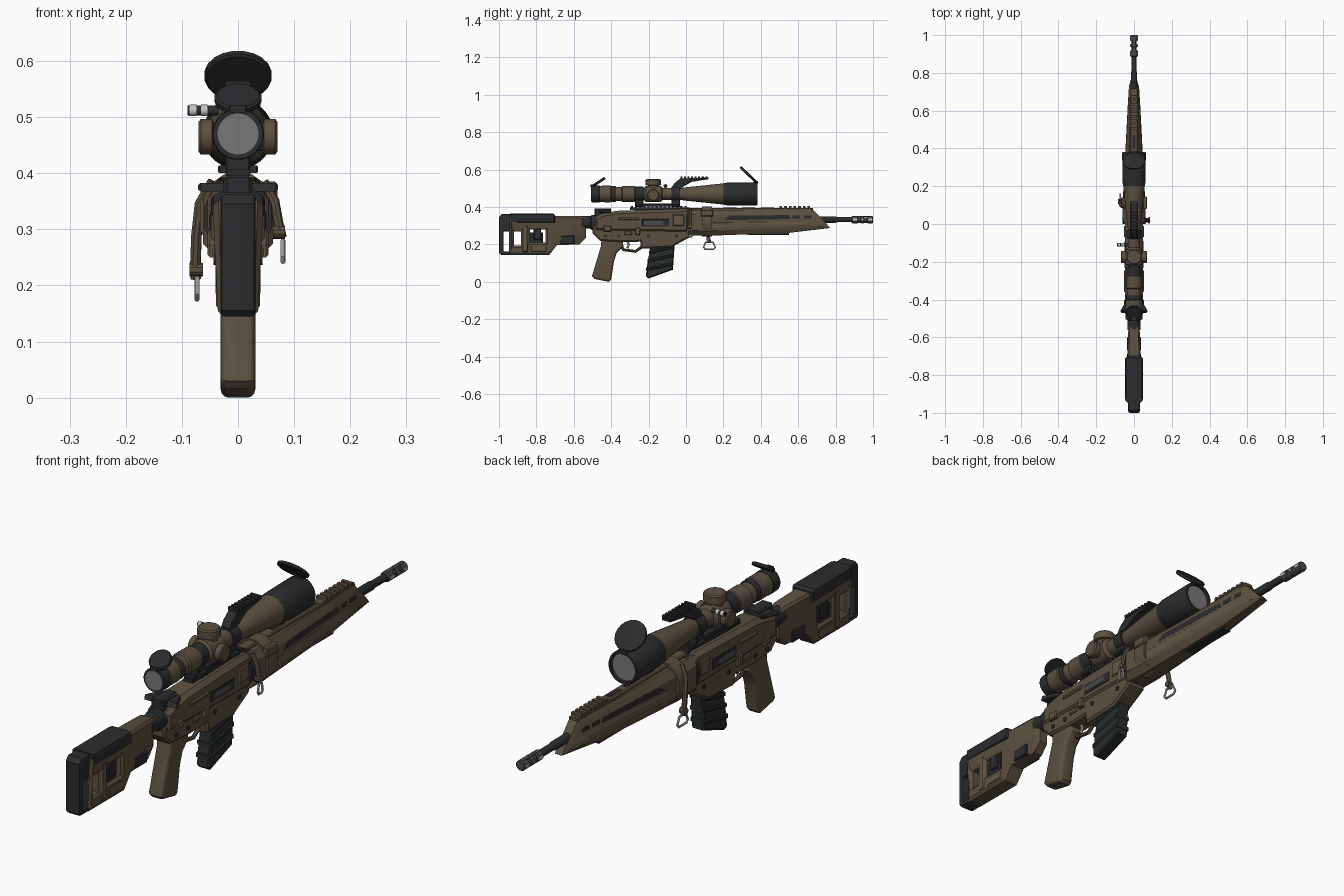
import bpy, bmesh, math
from mathutils import Vector

if "Cube" in bpy.data.objects:
    bpy.data.objects.remove(bpy.data.objects["Cube"])

def mat(name, r, g, b):
    m = bpy.data.materials.new(name)
    m.diffuse_color = (r, g, b, 1)
    m.use_nodes = True
    m.node_tree.nodes["Principled BSDF"].inputs["Base Color"].default_value = m.diffuse_color
    return m

BROWN = mat("earth brown", .105, .081, .050)
TAN = mat("worn tan", .125, .097, .060)
BLACK = mat("matte black", .024, .025, .026)
DARK = mat("magazine charcoal", .022, .027, .027)
GUN = mat("gunmetal", .07, .07, .072)
STEEL = mat("bright steel", .55, .55, .54)
LENS = mat("lens grey", .19, .19, .19)

def finish(bm, name, m):
    bmesh.ops.recalc_face_normals(bm, faces=bm.faces[:])
    me = bpy.data.meshes.new(name)
    bm.to_mesh(me)
    bm.free()
    me.materials.append(m)
    ob = bpy.data.objects.new(name, me)
    bpy.context.collection.objects.link(ob)
    return ob

def prism(name, pts, hw, m, bevel=0, seg=1, holes=(), scale=None, x=0):
    """Side profile (y, z) extruded to +-hw in x, with bevelled rims."""
    bm = bmesh.new()
    edges = []
    for loop in [pts, *holes]:
        vs = [bm.verts.new((-hw, y, z)) for y, z in loop]
        edges += [bm.edges.new((vs[i - 1], vs[i])) for i in range(len(vs))]
    if holes:
        bmesh.ops.triangle_fill(bm, edges=edges, use_beauty=True, use_dissolve=False)
    else:
        bm.faces.new(vs)
    r = bmesh.ops.extrude_face_region(bm, geom=bm.faces[:], use_keep_orig=True)
    bmesh.ops.translate(bm, vec=(2 * hw, 0, 0), verts=[v for v in r["geom"] if isinstance(v, bmesh.types.BMVert)])
    bmesh.ops.recalc_face_normals(bm, faces=bm.faces[:])
    if bevel:
        rim = [e for e in bm.edges if len(e.link_faces) == 2 and
               abs(abs(e.link_faces[0].normal.x) - abs(e.link_faces[1].normal.x)) > .5]
        bmesh.ops.bevel(bm, geom=rim, offset=bevel, segments=seg, profile=.5, affect='EDGES')
    for v in bm.verts:
        if scale:
            v.co.x *= scale(v.co.y, v.co.z)
        v.co.x += x
    return finish(bm, name, m)

def rect(y0, y1, z0, z1):
    return [(y0, z0), (y1, z0), (y1, z1), (y0, z1)]

def box(name, y0, y1, z0, z1, hw, m, bevel=0, x=0):
    return prism(name, rect(y0, y1, z0, z1), hw, m, bevel, x=x)

def lathe(name, prof, m, origin=(0, 0, 0), axis=(0, 1, 0), n=28, sx=1, closed=False):
    """Profile (distance, radius) turned about an axis through origin."""
    bm = bmesh.new()
    q = Vector(axis).to_track_quat('Z', 'Y')
    rings = []
    for t, r in prof:
        rings.append([bm.verts.new(q @ Vector((r * math.cos(a), r * math.sin(a), t)))
                      for a in [2 * math.pi * (i + .5) / n for i in range(n)]])
    pairs = list(zip(rings, rings[1:])) + ([(rings[-1], rings[0])] if closed else [])
    for a, b in pairs:
        for i in range(n):
            bm.faces.new((a[i - 1], a[i], b[i], b[i - 1]))
    if not closed:
        bm.faces.new(rings[0])
        bm.faces.new(rings[-1])
    for v in bm.verts:
        v.co.x *= sx
        v.co += Vector(origin)
    return finish(bm, name, m)

def tube(name, pts, r, m, cyclic=False):
    cu = bpy.data.curves.new(name, 'CURVE')
    cu.dimensions = '3D'
    cu.bevel_depth, cu.bevel_resolution, cu.use_fill_caps = r, 2, True
    s = cu.splines.new('POLY')
    s.points.add(len(pts) - 1)
    for p, c in zip(s.points, pts):
        p.co = (*c, 1)
    s.use_cyclic_u = cyclic
    tmp = bpy.data.objects.new(name, cu)
    bpy.context.collection.objects.link(tmp)
    me = bpy.data.meshes.new_from_object(tmp.evaluated_get(bpy.context.evaluated_depsgraph_get()))
    bpy.data.objects.remove(tmp)
    me.materials.clear()
    me.materials.append(m)
    bpy.context.collection.objects.link(bpy.data.objects.new(name, me))

# Stock: skeleton body, butt pad, cheek rest
def stock_w(y, z):
    w = 1 if y < -.69 else 1 - .4 * (y + .69) / .155
    return w * (1 if z > .29 else .8)
prism("stock_body", [(-.945, .145), (-.73, .145), (-.69, .197), (-.57, .2), (-.535, .235), (-.535, .345), (-.56, .352), (-.945, .352)],
      .045, BROWN, .01, holes=[rect(-.92, -.882, .195, .27), rect(-.835, -.75, .21, .28)], scale=stock_w)
prism("butt_pad", [(-.99, .145), (-.93, .145), (-.93, .363), (-.985, .363), (-1, .345), (-1, .155)],
      .031, BLACK, .008, 2, holes=[rect(-.976, -.947, .163, .27)])
prism("cheek_rest", [(-.94, .315), (-.7, .315), (-.7, .357), (-.71, .366), (-.94, .366)], .048, BLACK, .016, 2)
box("stock_lock", -.84, -.765, .2, .265, .024, BLACK, .004)
box("stock_wheel", -.815, -.775, .225, .285, .032, DARK, .004)
box("sling_socket", -.672, -.597, .202, .247, .036, BLACK, .004)
box("stock_clamp", -.875, -.845, .16, .3, .039, TAN, .004)
box("stock_lower_panel", -.83, -.745, .16, .195, .038, TAN, .004)
lathe("buffer_tube", [(-.56, .034), (-.51, .034), (-.505, .04), (-.46, .04)], BLACK, (0, 0, .318))

# Receiver, grip, trigger and magazine
prism("upper_receiver", [(-.49, .27), (-.49, .345), (-.45, .365), (-.37, .38), (0, .392), (.03, .38), (.03, .26)], .048, BROWN, .016)
prism("lower_receiver", [(-.5, .3), (-.5, .26), (-.46, .22), (-.33, .212), (-.245, .215), (-.24, .178), (-.08, .184),
                         (.015, .236), (.02, .29)], .04, BROWN, .008)
prism("pistol_grip", [(-.45, .25), (-.34, .25), (-.335, .19), (-.37, .155), (-.385, .11), (-.4, .012), (-.412, 0),
                      (-.49, .016), (-.503, .03), (-.455, .19)], .031, BROWN, .014, 3)
tube("trigger_guard", [(0, -.35, .2), (0, -.335, .172), (0, -.27, .163), (0, -.232, .19)], .008, BROWN)
tube("trigger", [(0, -.315, .22), (0, -.305, .2), (0, -.315, .18)], .006, STEEL)
prism("magazine", [(-.185, .21), (-.06, .21), (-.07, .065), (-.2, .018), (-.215, .03), (-.205, .11)], .027, DARK, .006)
for i in range(3):
    z = .06 + .045 * i
    prism("magazine_rib", [(-.214 + .008 * i, z), (-.066 + .002 * i, z + .03), (-.066 + .002 * i, z + .046), (-.214 + .008 * i, z + .016)], .031, DARK, .004)
box("ejection_port", -.235, -.09, .295, .335, .05, BLACK, .002)
box("bolt_cover", -.225, -.12, .305, .326, .0515, GUN)
for y0, y1, z0, z1 in [(-.44, -.4, .27, .3), (-.36, -.25, .33, .345), (-.27, -.245, .25, .29), (-.07, -.01, .3, .36), (-.33, -.29, .25, .27)]:
    box("receiver_control", y0, y1, z0, z1, .054 if z1 > .28 else .046, TAN, .004)
for y in (-.43, -.36, -.2, -.05):
    lathe("receiver_pin", [(-.044, .009), (.044, .009)], BLACK, (0, y, .245), (1, 0, 0), 12)
prism("charging_handle", [(-.47, .367), (-.4, .367), (-.4, .383), (-.46, .383)], .071, BLACK, .004,
      scale=lambda y, z: 1 if y < -.42 else .55)
box("rear_sight_base", -.49, -.4, .34, .392, .026, BLACK, .006)
box("receiver_rail", -.3, .02, .385, .397, .019, BLACK)
for i in range(14):
    box("receiver_rail_tooth", -.295 + i * .022, -.283 + i * .022, .395, .407, .021, BLACK)

# Handguard, rails, slots, barrel and muzzle brake
def guard_w(y, z):
    return 1 - .62 * max(y, 0) / .78
prism("handguard", [(0, .25), (.1, .246), (.55, .262), (.77, .288), (.75, .312), (.68, .385), (0, .385)],
      .064, BROWN, .026, scale=guard_w)
prism("handguard_side_band", [(.14, .285), (.6, .297), (.66, .315), (.6, .322), (.14, .318)], .066, TAN, .003, scale=guard_w)
prism("handguard_slot", [(.2, .33), (.56, .336), (.55, .357), (.23, .354)], .0645, BLACK, 0, scale=guard_w)
for i in range(2):
    prism("nose_vent", rect(.57 + i * .06, .61 + i * .06, .34, .356), .066, BLACK, scale=guard_w)
box("handguard_top_rail", .02, .68, .38, .396, .02, BROWN, .004)
for i in range(7):
    box("front_rail_tooth", .5 + i * .025, .514 + i * .025, .394, .405, .021, BROWN)
for i in range(3):
    box("top_vent", .2 + i * .1, .27 + i * .1, .39, .398, .008, BLACK)
box("bottom_rail", .33, .55, .25, .268, .02, BLACK, .003)
lathe("barrel", [(.6, .017), (.8, .017), (.81, .014), (.9, .014)], BLACK, (0, 0, .333))
lathe("brake_core", [(.885, .014), (.99, .012)], GUN, (0, 0, .333), n=16)
for y0, y1 in [(.885, .92), (.935, .953), (.968, 1)]:
    lathe("brake_ring", [(y0, .016), (y0 + .004, .02), (y1 - .004, .02), (y1, .017)], GUN, (0, 0, .333), n=16)
    box("brake_plate", y0 + .004, y1 - .004, .327, .339, .0205, STEEL)
for s in (-1, 1):
    box("brake_bar", .89, .995, .333 + s * .016 - .003, .333 + s * .016 + .003, .008, GUN)

# Scope body along y
AX = (0, 0, .47)
lathe("eyepiece_ring", [(-.505, .038), (-.505, .045), (-.465, .046), (-.46, .042)], BLACK, AX)
lathe("eyepiece_lens", [(-.507, .0365), (-.5, .0365)], LENS, AX)
lathe("scope_tube", [(-.465, .044), (-.405, .045), (-.4, .039), (-.345, .037), (-.34, .043), (-.275, .042), (-.265, .032),
                     (-.225, .032), (-.215, .044), (-.135, .044), (-.125, .032), (-.03, .032), (.0, .036), (.17, .054), (.22, .058)], BROWN, AX)
lathe("zoom_ring", [(-.4, .041), (-.395, .043), (-.38, .043), (-.375, .041)], BLACK, AX)
lathe("sunshade", [(.2, .057), (.22, .061), (.375, .063), (.382, .06), (.382, .052), (.365, .052)], BLACK, AX, n=32)
lathe("objective_lens", [(.36, .0515), (.37, .0515)], LENS, AX)
lathe("side_turrets", [(-.07, .028), (-.066, .033), (-.046, .033), (-.044, .026), (.044, .026), (.046, .033), (.066, .033), (.07, .028)],
      BROWN, (0, -.175, .465), (1, 0, 0), 12)
lathe("top_turret", [(0, .03), (.045, .03), (.048, .041), (.075, .041), (.08, .036)], BROWN, (0, -.175, .47), (0, 0, 1), 16)
lathe("throw_lever", [(-.09, .009), (-.035, .009)], BLACK, (0, -.11, .512), (1, 0, 0), 12)
for x in (-.08, -.06):
    lathe("lever_band", [(x - .006, .0105), (x + .006, .0105)], STEEL, (0, -.11, .512), (1, 0, 0), 12)
# Flip-up lens caps
for name, o, ax, r in [("front_cap", (0, .333, .574), (0, .69, .72), .06), ("rear_cap", (0, -.467, .533), (0, -.55, .83), .042)]:
    lathe(name, [(-.007, r * .93), (-.004, r), (.004, r), (.007, r * .9)], BLACK, o, ax, 20)
box("front_cap_hinge", .36, .385, .525, .54, .018, BLACK, .003)
box("rear_cap_hinge", -.51, -.485, .508, .522, .016, BLACK, .003)
# Scope mount and top rail
for y in (-.25, -.055):
    lathe("mount_ring", [(y - .022, .032), (y - .022, .039), (y + .022, .039), (y + .022, .032)], BLACK, AX, closed=True)
    box("mount_leg", y - .022, y + .022, .4, .45, .022, BLACK, .003)
    box("ring_clamp_foot", y - .02, y + .02, .4, .414, .036, BLACK, .003)
box("mount_beam", -.272, -.033, .404, .418, .02, BLACK, .003)
prism("accessory_rail", [(-.08, .5), (-.03, .5), (.03, .535), (.12, .549), (.12, .558), (-.03, .552), (-.06, .53)], .02, BLACK, .003)
for i in range(8):
    box("accessory_rail_tooth", -.03 + i * .019, -.019 + i * .019, .55 + i * .0007, .564, .022, BLACK)

# Sling straps around the handguard, with hanging cords and metal loops
for y0, y1, r, m in [(0, .04, .073, BLACK), (.085, .14, .083, BROWN)]:
    lathe("strap_band", [(y0, r - .012), (y0, r), (y1, r), (y1, r - .012)], m, (0, 0, .322), n=12, sx=.85, closed=True)
box("strap_buckle", .08, .145, .35, .385, .012, BROWN, .004, x=.058)
tube("left_strap", [(-.045, .09, .385), (-.068, .1, .345), (-.074, .11, .29), (-.076, .12, .235), (-.075, .125, .212)], .01, BROWN)
tube("right_strap", [(.045, .02, .385), (.065, .02, .35), (.072, .02, .31), (.078, .02, .285)], .009, BROWN)
lathe("left_strap_knob", [(-.086, .012), (-.062, .012)], BROWN, (0, .12, .228), (1, 0, 0), 10)
lathe("right_strap_knob", [(.062, .012), (.084, .012)], BROWN, (0, .02, .295), (1, 0, 0), 10)
for x, y, z, w in [(-.073, .125, .193, .032), (.08, .02, .26, .014)]:
    tube("metal_loop", [(x, y - w * .6, z + .02), (x, y + w * .6, z + .02), (x, y + w, z - .008), (x, y + w * .7, z - .018),
                        (x, y - w * .7, z - .018), (x, y - w, z - .008)], .0045, STEEL, True)

# Smooth round parts, keep edges sharp
for ob in bpy.context.collection.objects:
    ob.select_set(True)
    bpy.context.view_layer.objects.active = ob
bpy.ops.object.shade_smooth_by_angle(angle=math.radians(32))
